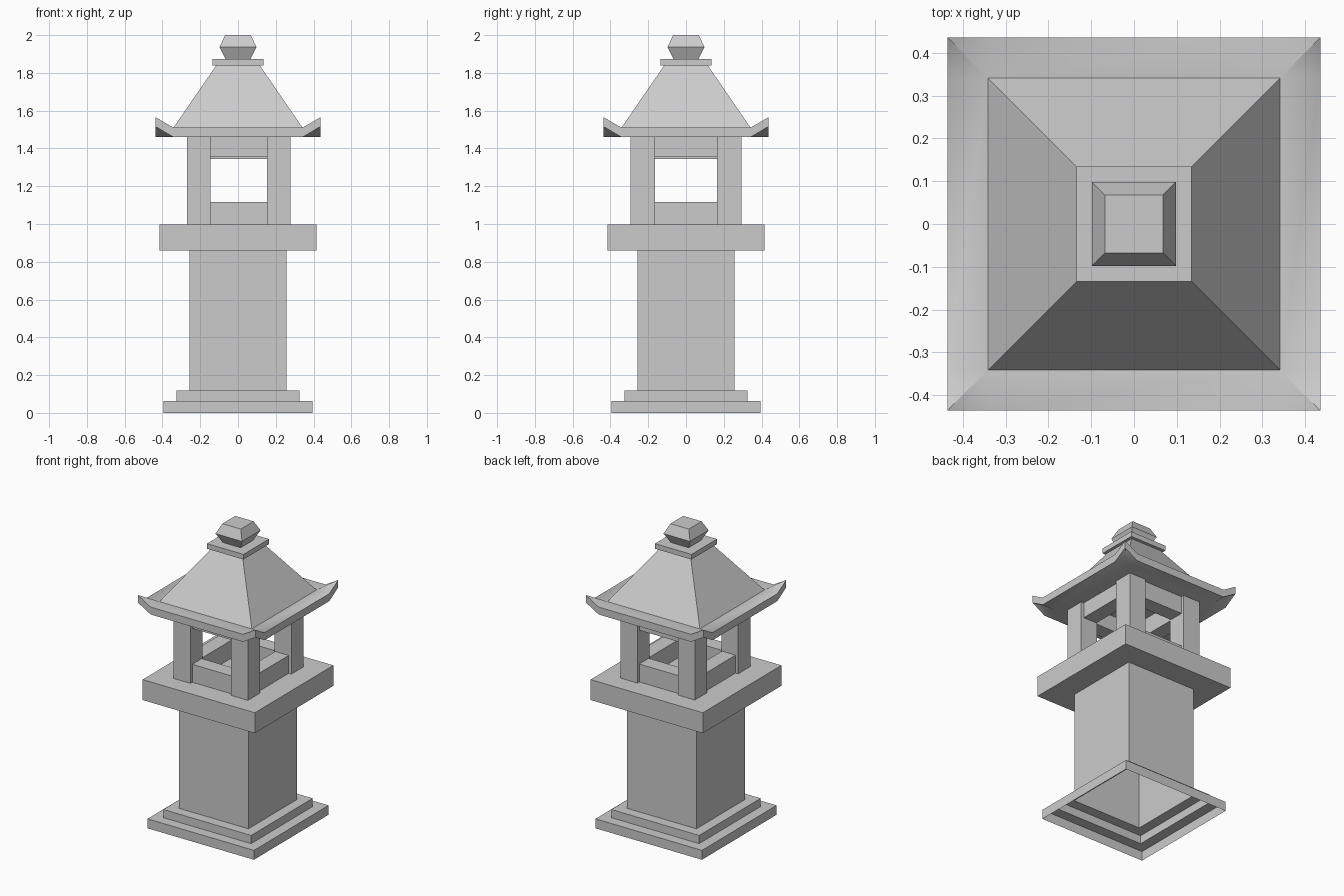
import bpy, bmesh, math

cube = bpy.data.objects.get("Cube")
if cube:
    bpy.data.objects.remove(cube, do_unlink=True)

stone = bpy.data.materials.new("grey stone")
stone.use_nodes = True
GREY = (0.6, 0.6, 0.6, 1)
stone.diffuse_color = GREY
stone.node_tree.nodes["Principled BSDF"].inputs["Base Color"].default_value = GREY


def finish(name, bm):
    mesh = bpy.data.meshes.new(name)
    bm.to_mesh(mesh)
    bm.free()
    mesh.materials.append(stone)
    obj = bpy.data.objects.new(name, mesh)
    bpy.context.collection.objects.link(obj)
    return obj


def square_loft(name, profile, open_bottom=False):
    """Skin square rings given as (half width, height)."""
    bm = bmesh.new()
    rings = [[bm.verts.new((sx * h, sy * h, z))
              for sx, sy in ((-1, -1), (1, -1), (1, 1), (-1, 1))]
             for h, z in profile]
    for low, high in zip(rings, rings[1:]):
        for i in range(4):
            j = (i + 1) % 4
            bm.faces.new((low[i], low[j], high[j], high[i]))
    bm.faces.new(rings[-1])
    if not open_bottom:
        bm.faces.new(rings[0][::-1])
    return finish(name, bm)


def box(name, x0, x1, y0, y1, z0, z1):
    bm = bmesh.new()
    bmesh.ops.create_cube(bm, size=1)
    for v in bm.verts:
        v.co = (x1 if v.co.x > 0 else x0,
                y1 if v.co.y > 0 else y0,
                z1 if v.co.z > 0 else z0)
    return finish(name, bm)


# Hollow stepped base with its column
square_loft("base_and_column", [(0.394, 0), (0.394, 0.063), (0.325, 0.063),
                                (0.325, 0.118), (0.257, 0.118), (0.257, 0.86)],
            open_bottom=True)
square_loft("platform", [(0.415, 0.86), (0.415, 0.997)])

# Lantern chamber: four posts joined by low and high rails
DECK, EAVE = 0.997, 1.46
MID = 0.004
IN_X, OUT_X, IN_Y, OUT_Y = 0.15, 0.275, 0.165, 0.294
INSET, THICK = 0.02, 0.1
for sx, side in ((-1, "right"), (1, "left")):
    xs = sorted((MID + sx * IN_X, MID + sx * OUT_X))
    for sy, end in ((-1, "front"), (1, "back")):
        box(f"{end}_{side}_post", *xs, *sorted((sy * IN_Y, sy * OUT_Y)), DECK, EAVE)

for s, end, side in ((-1, "front", "right"), (1, "back", "left")):
    ys = sorted((s * (OUT_Y - INSET), s * (OUT_Y - INSET - THICK)))
    xs = sorted((MID + s * (OUT_X - INSET), MID + s * (OUT_X - INSET - THICK)))
    for level, z0, z1 in (("lower", DECK, 1.117), ("upper", 1.35 - s * 0.007, EAVE)):
        box(f"{level}_{end}_rail", MID - IN_X, MID + IN_X, *ys, z0, z1)
    for level, z0, z1 in (("lower", DECK, 1.117), ("upper", 1.35 + s * 0.007, EAVE)):
        box(f"{level}_{side}_rail", *xs, -IN_Y, IN_Y, z0, z1)

# Eave slab with upturned corners
INNER, OUTER, LIFT, DEPTH = 0.342, 0.436, 0.055, 0.05
bm = bmesh.new()
bmesh.ops.create_grid(bm, x_segments=3, y_segments=3, size=1)
for v in bm.verts:
    far = [abs(c) > 0.9 for c in v.co.xy]
    x, y = (math.copysign(OUTER if f else INNER, c) for f, c in zip(far, v.co.xy))
    v.co = (x, y, EAVE + (LIFT if all(far) else 0))
for sx in (-1, 1):
    for sy in (-1, 1):
        corner = [v for v in bm.verts if v.co.x * sx > 0 and v.co.y * sy > 0]
        ends = [v for v in corner if abs(abs(v.co.x) - abs(v.co.y)) < 0.001]
        bmesh.ops.connect_verts(bm, verts=ends)
top = bmesh.ops.extrude_face_region(bm, geom=bm.faces[:], use_keep_orig=True)["geom"]
bmesh.ops.translate(bm, vec=(0, 0, DEPTH),
                    verts=[g for g in top if isinstance(g, bmesh.types.BMVert)])
bmesh.ops.recalc_face_normals(bm, faces=bm.faces[:])
eaves = finish("eaves", bm)
for o in bpy.context.selected_objects:
    o.select_set(False)
eaves.select_set(True)
bpy.context.view_layer.objects.active = eaves
bpy.ops.object.shade_smooth_by_angle(angle=math.radians(40))

# Roof, cap and finial
square_loft("roof", [(INNER, EAVE + DEPTH), (0.115, 1.84)])
square_loft("roof_cap", [(0.135, 1.84), (0.135, 1.874)])
square_loft("finial", [(0.066, 1.874), (0.098, 1.937), (0.068, 2.0)])
